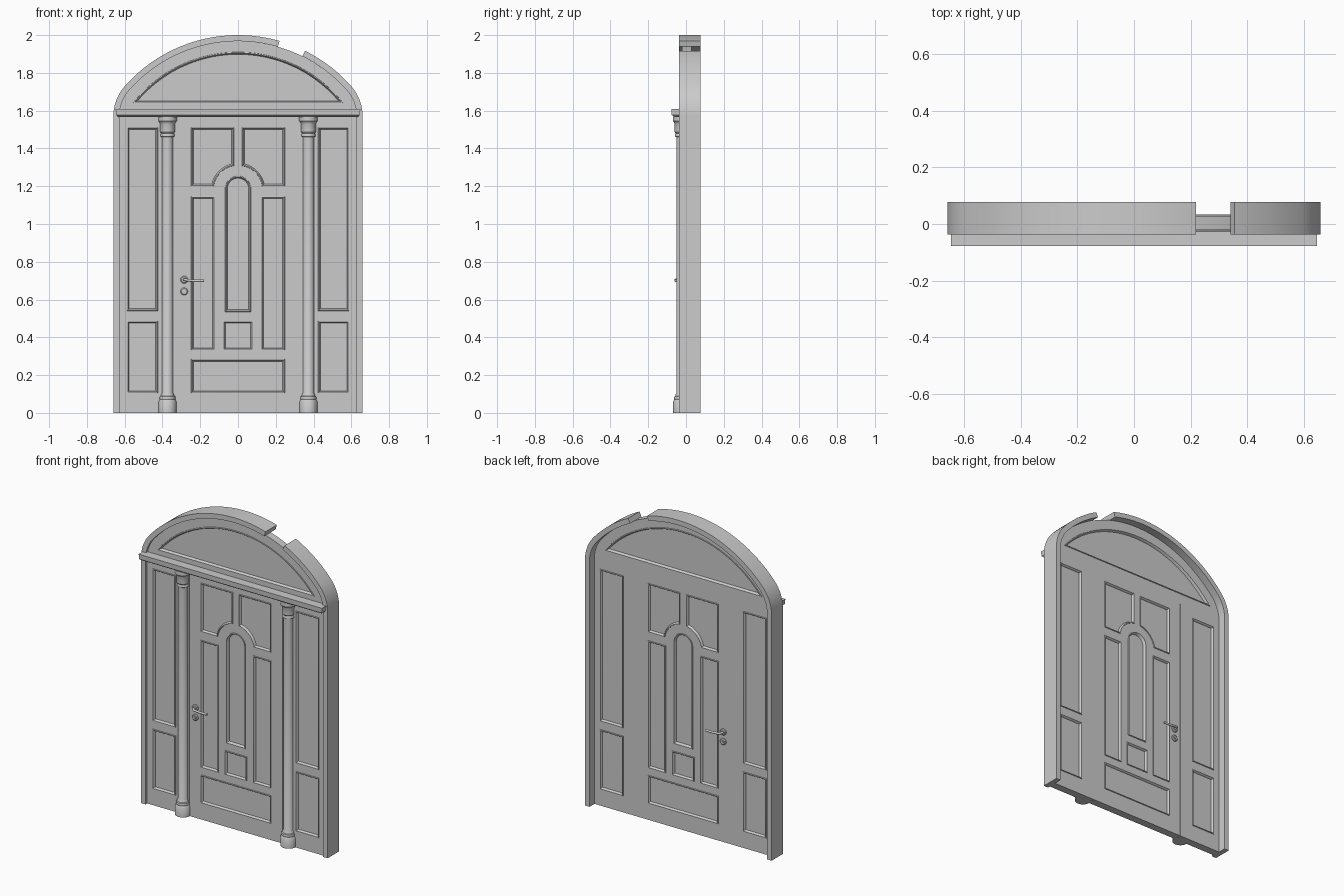
import bpy, bmesh
from math import sin, cos, radians, atan2, acos, degrees, pi
from mathutils import Vector

if "Cube" in bpy.data.objects:
    bpy.data.objects.remove(bpy.data.objects["Cube"])

FRONT, BACK = -0.021, 0.028           # faces of the door slabs
MID, HALF = (FRONT + BACK) / 2, (BACK - FRONT) / 2
A0 = degrees(atan2(0.37, 0.419))      # where the small and large arcs of the arch meet


def finish(ob, angle=35):
    bpy.ops.object.select_all(action='DESELECT')
    ob.select_set(True)
    bpy.context.view_layer.objects.active = ob
    if ob.type == 'CURVE':
        bpy.ops.object.convert(target='MESH')
        ob = bpy.context.view_layer.objects.active
    bpy.ops.object.shade_smooth_by_angle(angle=radians(angle))
    return ob


def loft(name, rings, cap=True):
    """Skin a list of closed rings of 3D points."""
    bm = bmesh.new()
    vs = [[bm.verts.new(p) for p in r] for r in rings]
    n = len(rings[0])
    for a, b in zip(vs, vs[1:]):
        for i in range(n):
            j = (i + 1) % n
            bm.faces.new((a[i], a[j], b[j], b[i]))
    if cap:
        bm.faces.new(vs[0][::-1])
        bm.faces.new(vs[-1])
    bmesh.ops.recalc_face_normals(bm, faces=bm.faces)
    me = bpy.data.meshes.new(name)
    bm.to_mesh(me)
    bm.free()
    ob = bpy.data.objects.new(name, me)
    bpy.context.collection.objects.link(ob)
    return finish(ob)


def arc(cx, cz, r, a, b, n):
    return [(cx + r * cos(radians(a + (b - a) * i / n)),
             cz + r * sin(radians(a + (b - a) * i / n))) for i in range(n + 1)]


def mirror(pts):
    return [(-x, z) for x, z in reversed(pts)]


def rect(x0, x1, z0, z1):
    return [(x0, z0), (x1, z0), (x1, z1), (x0, z1)]


def inset(loop, d):
    """Mitred inward offset of a counter-clockwise loop."""
    out, n = [], len(loop)
    for i in range(n):
        p, a, b = (Vector(loop[k % n]) for k in (i, i - 1, i + 1))
        u, v = (p - a).normalized(), (b - p).normalized()
        n1, n2 = Vector((-u.y, u.x)), Vector((-v.y, v.x))
        q = p + (n1 + n2) * d / (1 + n1.dot(n2))
        out.append((q.x, q.y))
    return out


def slab(name, outline, holes):
    """Flat board with openings cut through it."""
    cu = bpy.data.curves.new(name, 'CURVE')
    cu.dimensions, cu.fill_mode, cu.extrude = '2D', 'BOTH', HALF
    for loop in [outline] + holes:
        sp = cu.splines.new('POLY')
        sp.points.add(len(loop) - 1)
        for p, (x, z) in zip(sp.points, loop):
            p.co = (x, z, 0, 1)
        sp.use_cyclic_u = True
    ob = bpy.data.objects.new(name, cu)
    ob.rotation_euler.x = pi / 2
    ob.location.y = MID
    bpy.context.collection.objects.link(ob)
    finish(ob)


def panel(name, loop, depth=0.009):
    """Recessed panel with a raised bead on both sides."""
    prof = [(0, 0.0), (0.001, -0.004), (0.005, -0.005), (0.008, -0.001), (0.012, depth)]
    rings = []
    for d, y in reversed(prof):
        rings.append([(x, FRONT + y, z) for x, z in inset(loop, d)])
    for d, y in prof:
        rings.append([(x, BACK - y, z) for x, z in inset(loop, d)])
    loft(name, rings)


def lathe(name, prof, cx, cy, cz=0, axis='Z', n=32):
    rings = []
    for r, h in prof:
        cs = [(r * cos(2 * pi * i / n), r * sin(2 * pi * i / n)) for i in range(n)]
        rings.append([(cx + a, cy + b, cz + h) if axis == 'Z' else (cx + a, cy + h, cz + b)
                      for a, b in cs])
    return loft(name, rings)


# Outer frame: three-centred arch with a gap in its upper right
def arch_right(d, end):
    return (arc(0.419, 1.57, 0.241 - d, 0, A0, 12) + arc(0, 1.2, 0.8 - d, A0, end, 20)[1:])


def frame_piece(name, outer, inner):
    loft(name, [[(o[0], -0.037, o[1]), (o[0], 0.078, o[1]), (i[0], 0.078, i[1]),
                 (i[0], -0.037, i[1])] for o, i in zip(outer, inner)])


T = 0.032
gap_lo, gap_hi = degrees(acos(0.355 / 0.8)), degrees(acos(0.22 / 0.8))
right = [[(0.66 - d, 0)] + arch_right(d, gap_lo) for d in (0, T)]
left = [arc(0, 1.2, 0.8 - d, gap_hi, 90, 6) + mirror([(0.66 - d, 0)] + arch_right(d, 90))[1:]
        for d in (0, T)]
frame_piece("frame_right", *right)
frame_piece("frame_left", *left)

# Transom with arched light
edge = arch_right(T, 90)
edge = edge + mirror(edge)[1:]
tip = degrees(atan2(0.44, 0.557))
light = arc(0, 1.2, 0.71, tip, 180 - tip, 48)
slab("transom", edge, [light])
panel("transom_light", light, 0.012)

# Side boards with two panels each
W = 0.66 - T
for side, f in (("left", lambda l: l), ("right", mirror)):
    holes = [f(rect(-0.588, -0.424, 0.54, 1.512)), f(rect(-0.588, -0.424, 0.105, 0.487))]
    slab("side_board_" + side, f(rect(-W, -0.332, 0, 1.57)), holes)
    for h, part in zip(holes, ("upper", "lower")):
        panel(f"side_panel_{part}_{side}", h)

# Door leaf
top = ([(-0.248, 1.2)] + arc(0, 1.18, 0.13, 171.2, 99.7, 14)
       + [(-0.022, 1.512), (-0.248, 1.512)])
tall = rect(-0.248, -0.122, 0.332, 1.146)
window = [(-0.068, 0.535), (0.068, 0.535)] + arc(0, 1.187, 0.068, 0, 180, 24)
leaf = {"top_panel_left": top, "top_panel_right": mirror(top),
        "tall_panel_left": tall, "tall_panel_right": mirror(tall),
        "bottom_panel": rect(-0.248, 0.248, 0.105, 0.285),
        "centre_panel": rect(-0.078, 0.078, 0.332, 0.487), "arched_window": window}
slab("door_leaf", rect(-0.33, 0.33, 0, 1.57), list(leaf.values()))
for name, loop in leaf.items():
    panel(name, loop, 0.013 if name == "arched_window" else 0.009)

# Columns
column = [(0.047, 0), (0.047, 0.06), (0.043, 0.066), (0.041, 0.07), (0.043, 0.078),
          (0.041, 0.086), (0.036, 0.09), (0.034, 0.098), (0.03, 0.105), (0.03, 1.46),
          (0.037, 1.464), (0.037, 1.475), (0.034, 1.48), (0.039, 1.487), (0.039, 1.53),
          (0.042, 1.537), (0.049, 1.545), (0.049, 1.57)]
for side, x in (("left", -0.373), ("right", 0.373)):
    lathe("column_" + side, column, x, -0.021)

# Cornice
loft("cornice", [[(-x, FRONT + 0.005, z), (x, FRONT + 0.005, z), (x, y, z), (-x, y, z)]
                 for x, y, z in ((0.632, -0.055, 1.566), (0.637, -0.066, 1.57),
                                 (0.645, -0.076, 1.578), (0.648, -0.078, 1.61))])

# Handles and lock roses on both faces
HX, HZ = -0.285, 0.705
for face, y0, s in (("front", FRONT, -1), ("back", BACK, 1)):
    rose = [(0.02, 0), (0.02, s * 0.006), (0.015, s * 0.01)]
    lathe("handle_rose_" + face, rose, HX, y0, HZ, 'Y', 24)
    lathe("lock_rose_" + face, rose, HX, y0, HZ - 0.062, 'Y', 24)
    lathe("lock_core_" + face, [(0.007, 0), (0.007, s * 0.014)], HX, y0, HZ - 0.062, 'Y', 16)
    # lever swept along a bent path
    path = [(0, 0, 0), (0, 0.022, 0), (0.005, 0.03, 0), (0.015, 0.034, -0.002),
            (0.06, 0.032, -0.006), (0.105, 0.032, -0.005)]
    rings = []
    for i, p in enumerate(path):
        a, b = Vector(path[max(i - 1, 0)]), Vector(path[min(i + 1, len(path) - 1)])
        t = (b - a).normalized()
        u = t.cross(Vector((0, 0, 1))).normalized()
        v = u.cross(t)
        ring = [Vector(p) + 0.007 * (u * cos(k * pi / 6) + v * sin(k * pi / 6)) for k in range(12)]
        rings.append([(HX + q.x, y0 + s * q.y, HZ + q.z) for q in ring])
    loft("lever_" + face, rings)
